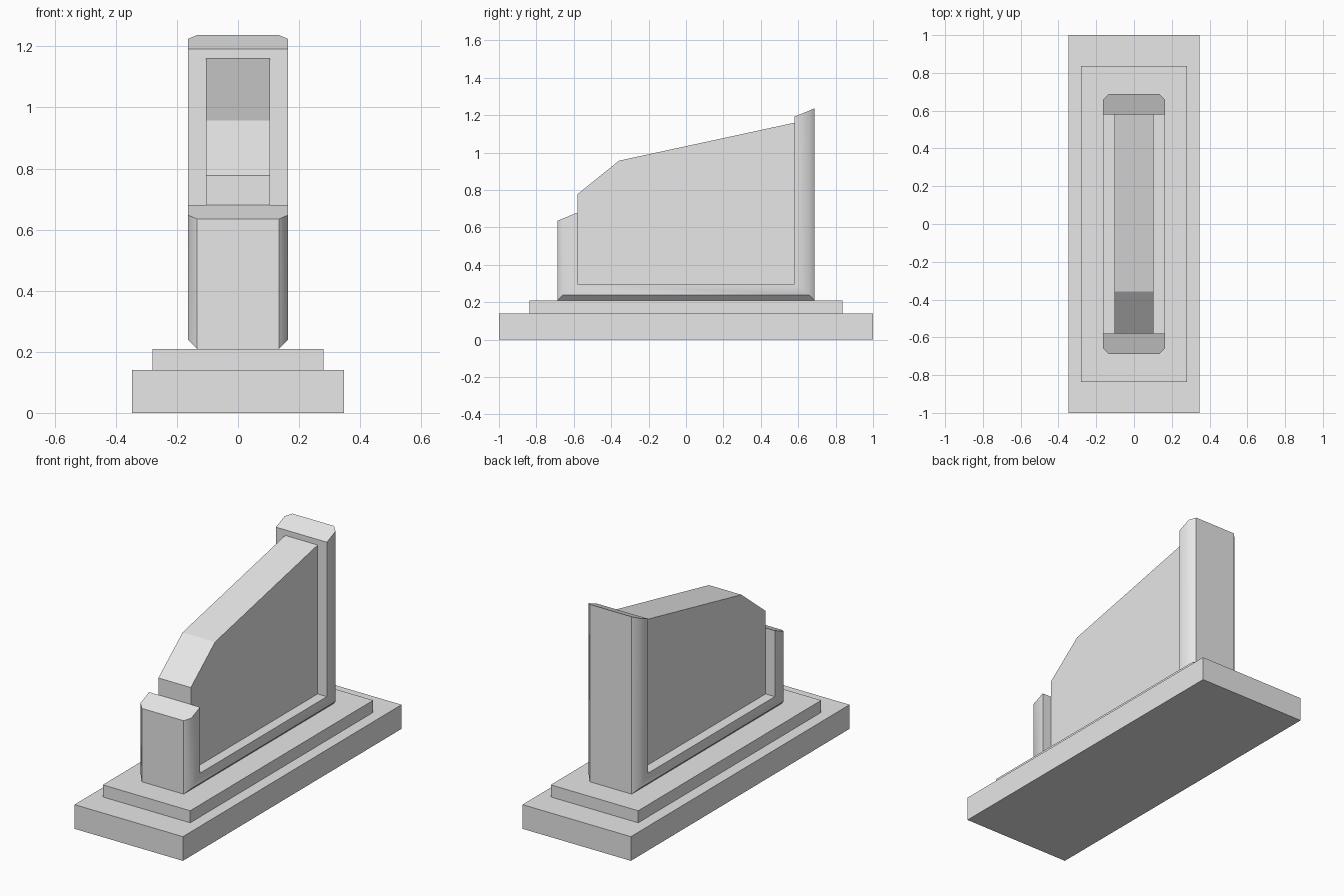
import bpy
import bmesh

default_cube = bpy.data.objects.get("Cube")
if default_cube:
    bpy.data.objects.remove(default_cube, do_unlink=True)

# Single stone colour
stone = bpy.data.materials.new("stone_grey")
stone.use_nodes = True
colour = (0.8, 0.8, 0.8, 1)
stone.diffuse_color = colour
stone.node_tree.nodes["Principled BSDF"].inputs["Base Color"].default_value = colour


def extrude_profile(name, profile, half_width, corner=0):
    """Extrude a side profile of (y, z) points across x, chamfering the outer uprights."""
    bm = bmesh.new()
    face = bm.faces.new([bm.verts.new((-half_width, y, z)) for y, z in profile])
    grown = bmesh.ops.extrude_face_region(bm, geom=[face])["geom"]
    moved = [v for v in grown if isinstance(v, bmesh.types.BMVert)]
    bmesh.ops.translate(bm, verts=moved, vec=(2 * half_width, 0, 0))
    bmesh.ops.recalc_face_normals(bm, faces=bm.faces)

    if corner:
        reach = max(y for y, z in profile) - 0.001
        uprights = [e for e in bm.edges
                    if all(abs(v.co.y) > reach for v in e.verts)
                    and abs(e.verts[0].co.x - e.verts[1].co.x) < 0.001]
        bmesh.ops.bevel(bm, geom=uprights, offset=corner, segments=1,
                        affect='EDGES', clamp_overlap=False)
        bm.normal_update()
        # Blend each chamfer into the side face, keep every other edge crisp
        for f in bm.faces:
            f.smooth = True
        for e in bm.edges:
            flanks = [f.normal for f in e.link_faces]
            chamfer = any(abs(n.x) > 0.5 and abs(n.y) > 0.5 for n in flanks)
            side = any(abs(n.x) > 0.99 for n in flanks)
            e.smooth = chamfer and side

    mesh = bpy.data.meshes.new(name)
    bm.to_mesh(mesh)
    bm.free()
    mesh.materials.append(stone)
    obj = bpy.data.objects.new(name, mesh)
    bpy.context.collection.objects.link(obj)
    return obj


def slab(name, half_width, half_length, bottom, top):
    return extrude_profile(name, [(-half_length, bottom), (half_length, bottom),
                                  (half_length, top), (-half_length, top)], half_width)


# Stepped plinth
slab("base_plinth", 0.347, 1.0, 0, 0.14)
slab("upper_step", 0.28, 0.837, 0.14, 0.21)

# Frame: low front post, sill and tall back post in one piece
extrude_profile("post_frame", [
    (-0.688, 0.21), (0.688, 0.21), (0.688, 1.237), (0.58, 1.192),
    (0.58, 0.298), (-0.58, 0.298), (-0.58, 0.68), (-0.688, 0.635)],
    0.163, corner=0.029)

# Thin wall with a sloping top, held between the posts
extrude_profile("sloping_wall", [
    (-0.58, 0.298), (0.58, 0.298), (0.58, 1.16), (-0.358, 0.957), (-0.58, 0.778)],
    0.104)
